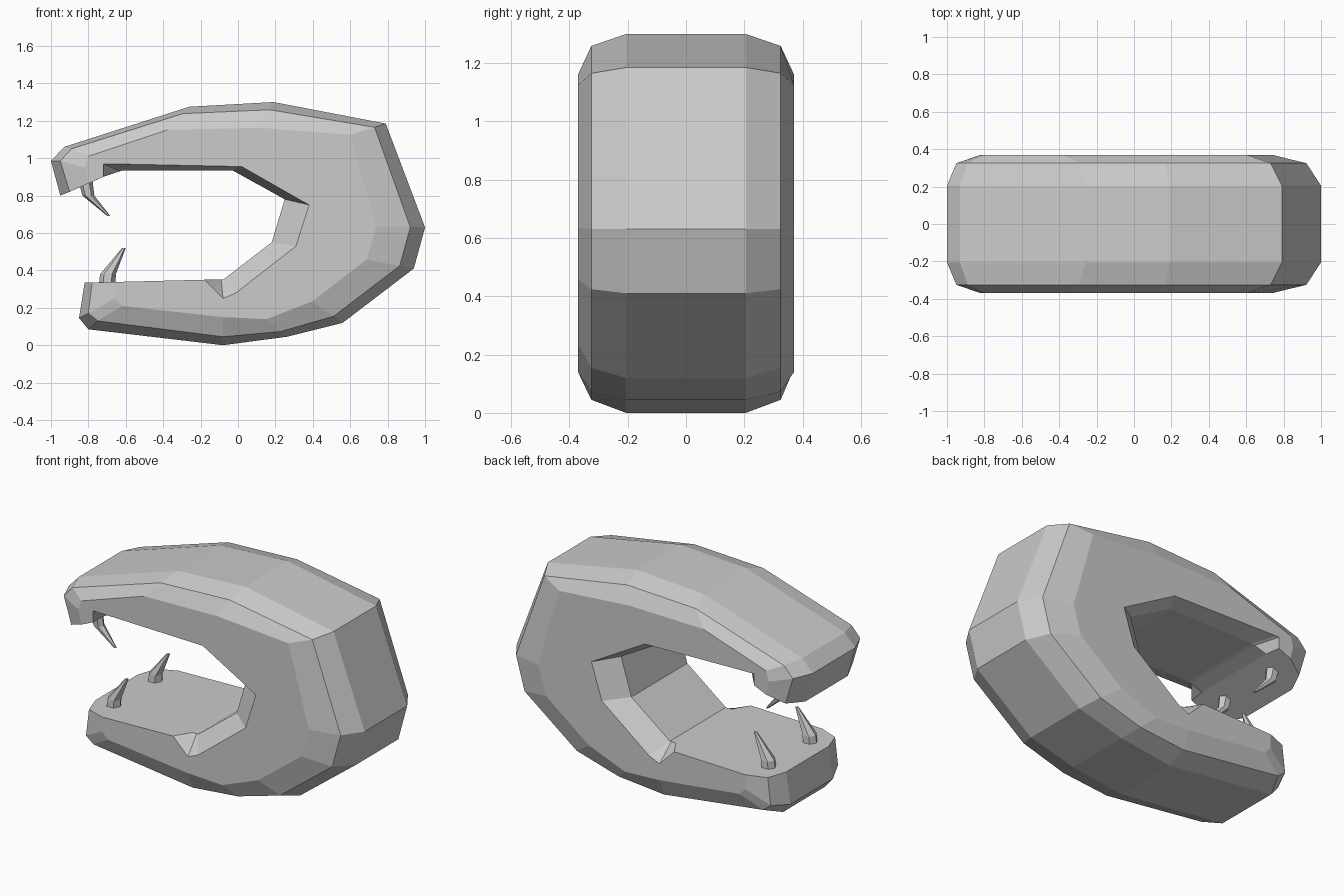
import bpy, bmesh, math
from mathutils import Vector

if "Cube" in bpy.data.objects:
    bpy.data.objects.remove(bpy.data.objects["Cube"])


def finish(bm, name):
    bmesh.ops.recalc_face_normals(bm, faces=bm.faces[:])
    mesh = bpy.data.meshes.new(name)
    bm.to_mesh(mesh)
    bm.free()
    ob = bpy.data.objects.new(name, mesh)
    bpy.context.collection.objects.link(ob)
    return ob


def loft(bm, rings):
    # Bridge closed rings of points and cap both ends
    vs = [[bm.verts.new(p) for p in r] for r in rings]
    n = len(vs[0])
    for a, b in zip(vs, vs[1:]):
        for i in range(n):
            j = (i + 1) % n
            bm.faces.new((a[i], a[j], b[j], b[i]))
    bm.faces.new(vs[0])
    bm.faces.new(vs[-1])


# Half-widths of the five lines: crown, bevel, cheek, rim, mouth lining
WIDTHS = (0.205, 0.325, 0.37, 0.37, 0.27)


def section(outer, rim, lining, bevel=None, cheek=None):
    o, r = Vector(outer), Vector(rim)
    pts = (o, bevel or o.lerp(r, 0.12), cheek or o.lerp(r, 0.4), r, lining)
    half = [(p[0], w, p[1]) for p, w in zip(pts, WIDTHS)]
    return half + [(x, -y, z) for x, y, z in reversed(half)]


# Open-mouthed head: sections swept from upper lip round the back to lower lip
head = [
    section((-.95, .80), (-.72, .90), (-.71, .905), (-.90, .82), (-.80, .865)),
    section((-1.0, .985), (-.72, .97), (-.63, .93), (-.95, .985), (-.82, .95)),
    section((-.93, 1.06), (-.70, .97), (-.61, .935), (-.89, 1.05), (-.80, 1.01)),
    section((-.26, 1.275), (-.55, .967), (-.45, .935)),
    section((.19, 1.30), (.02, .955), (-.03, .935)),
    section((.79, 1.185), (.38, .75), (.25, .78), (.73, 1.165), (.60, 1.125)),
    section((1.0, .63), (.345, .64), (.215, .665)),
    section((.94, .41), (.31, .53), (.18, .55)),
    section((.56, .12), (.15, .405), (.05, .45)),
    section((.26, .045), (-.01, .28), (-.08, .35)),
    section((-.08, .0), (-.08, .25), (-.09, .35), (-.08, .045), (-.08, .15)),
    section((-.80, .085), (-.13, .30), (-.10, .35), (-.75, .13), (-.62, .21)),
    section((-.85, .145), (-.16, .33), (-.11, .35), (-.80, .17), (-.66, .25)),
    section((-.82, .335), (-.18, .35), (-.12, .35), (-.78, .335), (-.66, .338)),
]
bm = bmesh.new()
loft(bm, head)
finish(bm, "head")


# Bent, tapering fangs in mirrored pairs
def fangs(name, path, radii):
    bm = bmesh.new()
    for y in (-0.2, 0.2):
        rings = []
        for (x, z), r in zip(path, radii):
            rings.append([(x + r * math.cos(k * math.tau / 6),
                           y + r * math.sin(k * math.tau / 6), z)
                          for k in range(6)])
        loft(bm, rings)
    finish(bm, name)


fangs("upper_fangs", [(-.82, .90), (-.80, .80), (-.69, .69)], (.04, .032, .008))
fangs("lower_fangs", [(-.70, .32), (-.695, .38), (-.61, .52)], (.045, .042, .01))
